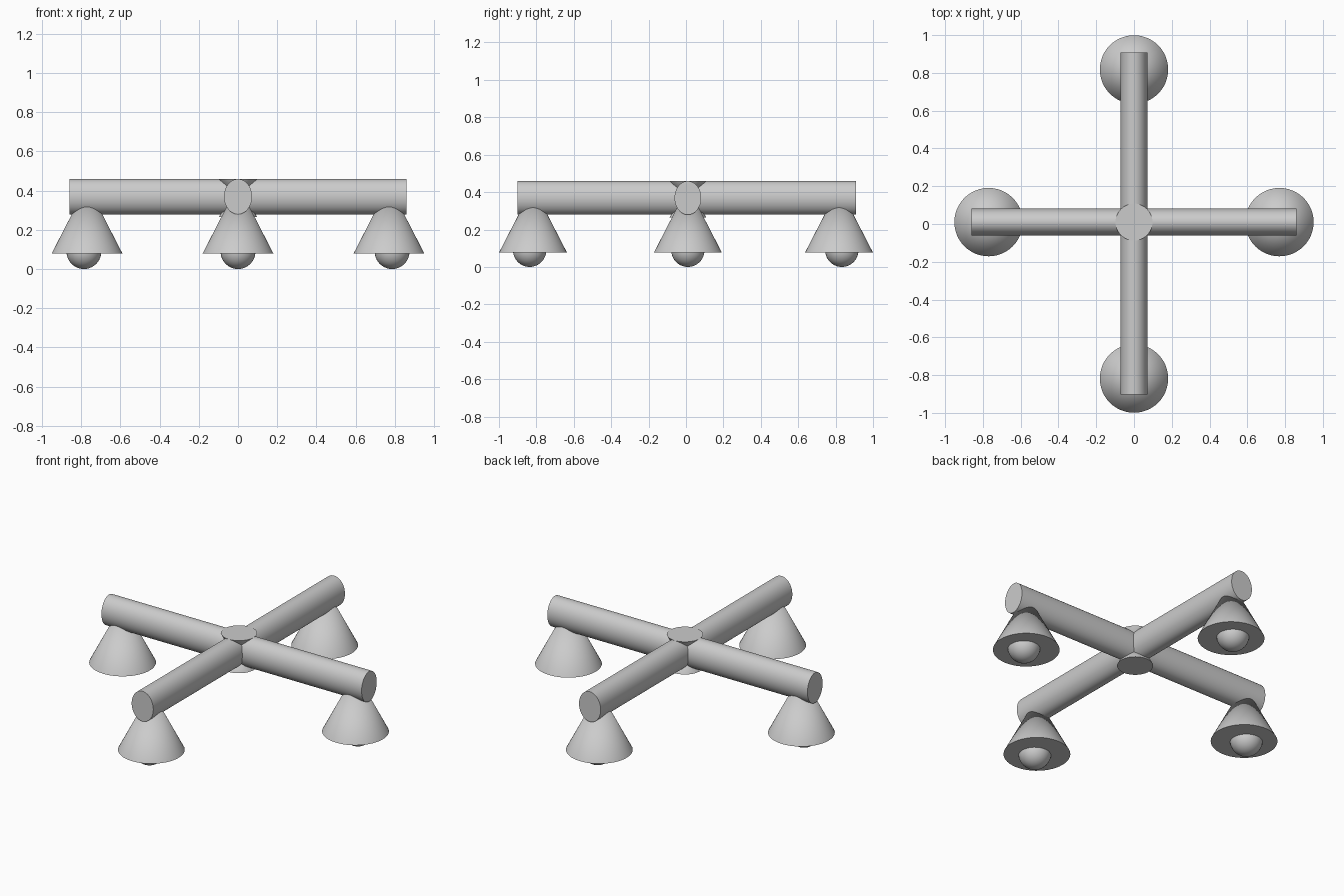
import bpy
import math

cube = bpy.data.objects.get("Cube")
if cube:
    bpy.data.objects.remove(cube, do_unlink=True)

grey = bpy.data.materials.new("light_grey")
grey.use_nodes = True
colour = (0.6, 0.6, 0.6, 1)
grey.diffuse_color = colour
grey.node_tree.nodes["Principled BSDF"].inputs["Base Color"].default_value = colour

SEGMENTS = 48
MID_Y = 0.01
ARM_Z = 0.369


def finish(name):
    """Name, colour and smooth the active object."""
    obj = bpy.context.object
    obj.name = name
    obj.data.materials.append(grey)
    bpy.ops.object.transform_apply(location=False, rotation=True, scale=True)
    bpy.ops.object.shade_smooth_by_angle(angle=math.radians(35))
    return obj


def arm(name, length, y, turn):
    """Oval tube lying along x, or along y after a quarter turn."""
    bpy.ops.mesh.primitive_cylinder_add(vertices=SEGMENTS, radius=1, depth=length,
                                        location=(0, y, ARM_Z),
                                        rotation=(0, math.pi / 2, turn))
    bpy.context.object.scale = (0.09, 0.0715, 1)
    finish(name)


def cone(name, x, y, base_z, tip_z, radius):
    """Closed pointed cone; points down when the tip is below the base."""
    depth = abs(tip_z - base_z)
    bpy.ops.mesh.primitive_cone_add(vertices=SEGMENTS, radius1=radius, depth=depth,
                                    location=(x, y, (base_z + tip_z) / 2),
                                    rotation=(math.pi if tip_z < base_z else 0, 0, 0))
    finish(name)


# Crossed arms
arm("side_arm", 1.72, MID_Y, 0)
arm("long_arm", 1.81, 0.003, math.pi / 2)

# Hub of two opposed cones
cone("hub_top", 0, MID_Y, 0.459, 0.27, 0.098)
cone("hub_bottom", 0, MID_Y, 0.264, 0.45, 0.098)

# Shade and bulb at the end of each arm: shade centre, bulb centre
lamps = {
    "left": ((0.77, MID_Y), (0.786, MID_Y)),
    "right": ((-0.77, MID_Y), (-0.786, MID_Y)),
    "back": ((0, 0.818), (0, 0.833)),
    "front": ((0, -0.818), (0, -0.836)),
}
for side, (shade, bulb) in lamps.items():
    cone(side + "_shade", *shade, 0.078, 0.43, 0.181)
    bpy.ops.mesh.primitive_uv_sphere_add(segments=32, ring_count=20, radius=0.089,
                                         location=(*bulb, 0.089))
    finish(side + "_bulb")
